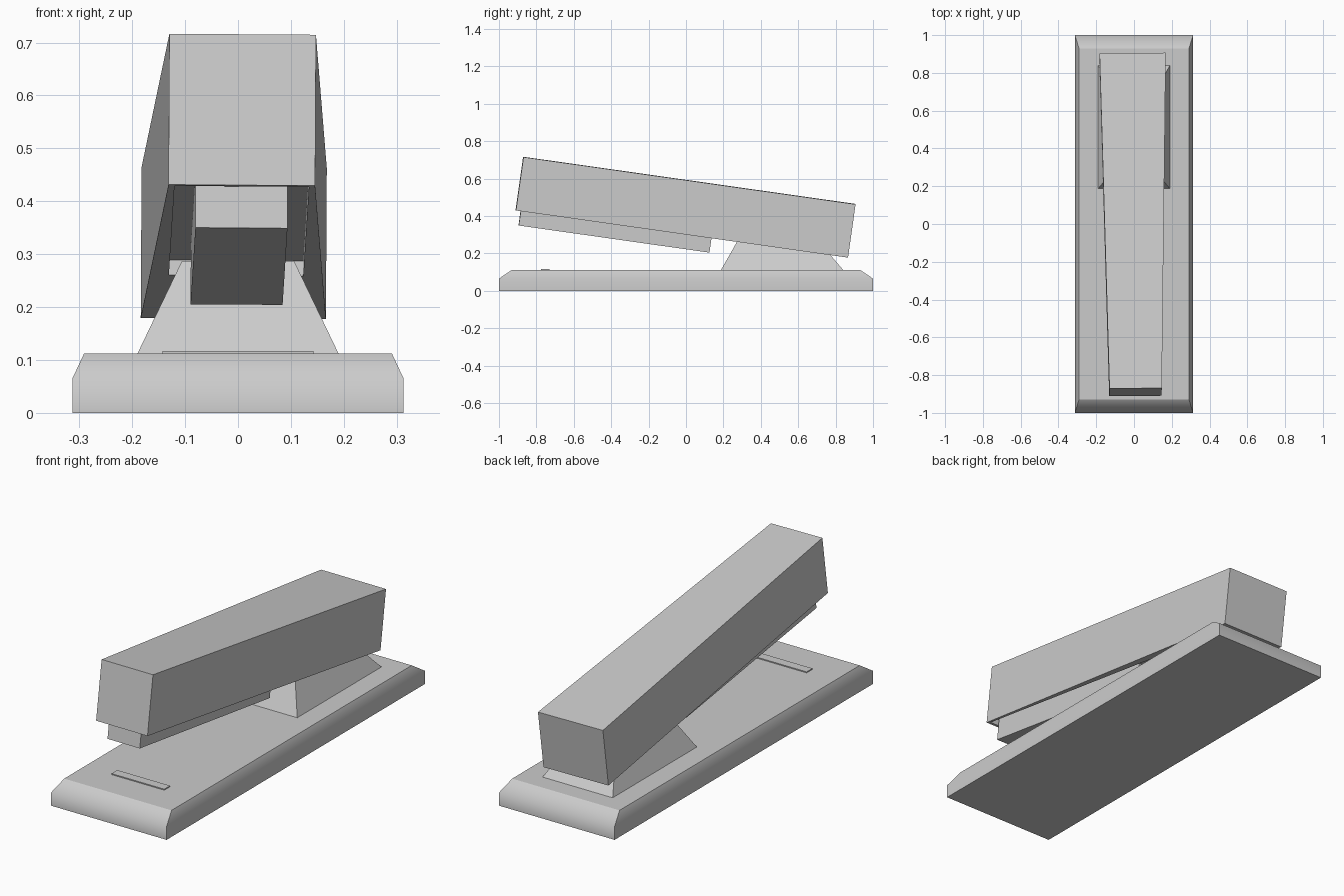
import bpy, bmesh
from math import radians
from mathutils import Matrix, Euler

if "Cube" in bpy.data.objects:
    bpy.data.objects.remove(bpy.data.objects["Cube"])


def loft(name, rings, matrix=None):
    """Stack of four-cornered rings, each given as four xyz corners."""
    bm = bmesh.new()
    levels = [[bm.verts.new(p) for p in ring] for ring in rings]
    bm.faces.new(levels[0][::-1])
    bm.faces.new(levels[-1])
    for lo, hi in zip(levels, levels[1:]):
        for i in range(4):
            j = (i + 1) % 4
            bm.faces.new((lo[i], lo[j], hi[j], hi[i]))
    bmesh.ops.recalc_face_normals(bm, faces=bm.faces)
    mesh = bpy.data.meshes.new(name)
    bm.to_mesh(mesh)
    bm.free()
    ob = bpy.data.objects.new(name, mesh)
    bpy.context.collection.objects.link(ob)
    if matrix is not None:
        ob.matrix_world = matrix
    return ob


def ring(front_hw, back_hw, y0, y1, z):
    return [(-front_hw, y0, z), (front_hw, y0, z), (back_hw, y1, z), (-back_hw, y1, z)]


def block(name, hw, y0, y1, z0, z1, matrix=None, back_hw=None):
    b = hw if back_hw is None else back_hw
    return loft(name, [ring(hw, b, y0, y1, z) for z in (z0, z1)], matrix)


# Base with bevelled rim, blended softly only where side meets bevel
base = loft("base", [ring(0.313, 0.313, -1, 1, 0),
                     ring(0.313, 0.313, -1, 1, 0.065),
                     ring(0.291, 0.291, -0.93, 0.93, 0.112)])
for p in base.data.polygons:
    p.use_smooth = True
for e in base.data.edges:
    zs = [base.data.vertices[v].co.z for v in e.vertices]
    e.use_edge_sharp = not all(abs(z - 0.065) < 0.001 for z in zs)

# Staple-bending plate
block("anvil_plate", 0.143, -0.775, -0.73, 0.10, 0.117)

# Tapered hinge support
loft("hinge_support", [ring(0.192, 0.192, 0.185, 0.843, 0.108),
                       ring(0.106, 0.106, 0.287, 0.69, 0.287)])

# Tilted upper arm, with a shallow recess underneath
tilt = (Matrix.Translation((0, -0.0025, 0.447))
        @ Euler((radians(-8.08), radians(0.4), radians(0.46))).to_matrix().to_4x4())
arm = block("upper_arm", 0.1385, -0.8965, 0.8965, -0.144, 0.144, tilt, back_hw=0.175)
cutter = block("arm_recess_cutter", 0.127, -0.88, 0.32, -0.2, -0.115, tilt)
cutter.hide_render = True
cutter.hide_viewport = True
cut = arm.modifiers.new("recess", "BOOLEAN")
cut.operation = "DIFFERENCE"
cut.solver = "EXACT"
cut.object = cutter

# Staple magazine hanging inside the recess
block("staple_magazine", 0.087, -0.87, 0.16, -0.222, -0.11, tilt)
